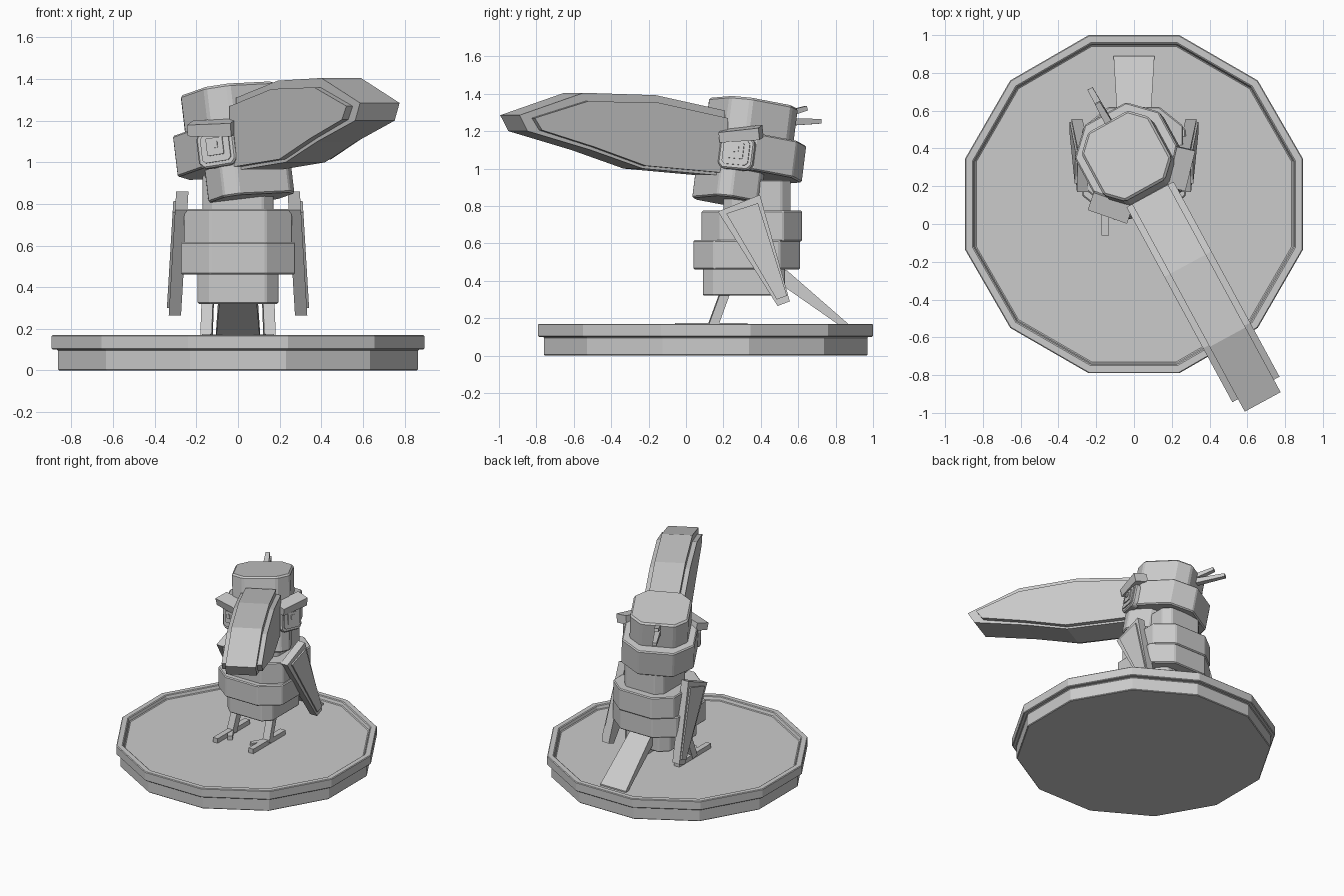
import bpy, bmesh
from math import radians, cos, sin, pi
from mathutils import Matrix, Vector

if "Cube" in bpy.data.objects:
    bpy.data.objects.remove(bpy.data.objects["Cube"], do_unlink=True)

grey = bpy.data.materials.new("stone grey")
grey.use_nodes = True
GREY = (0.6, 0.6, 0.6, 1)
grey.diffuse_color = GREY
grey.node_tree.nodes["Principled BSDF"].inputs["Base Color"].default_value = GREY


def finish(name, bm, matrix=None, bevel=0.0):
    bmesh.ops.recalc_face_normals(bm, faces=bm.faces)
    mesh = bpy.data.meshes.new(name)
    bm.to_mesh(mesh)
    bm.free()
    mesh.materials.append(grey)
    obj = bpy.data.objects.new(name, mesh)
    bpy.context.collection.objects.link(obj)
    if matrix:
        obj.matrix_world = matrix
    if bevel:
        mod = obj.modifiers.new("edge", "BEVEL")
        mod.width = bevel
        mod.segments = 1
    return obj


def prism(name, pts, a, b, axis="z", matrix=None, bevel=0.0, shift=None):
    """Extrude a 2D outline between a and b; shift(v) may lean the result."""
    bm = bmesh.new()
    rings = []
    for w in (a, b):
        ring = []
        for u, v in pts:
            co = Vector((u, v, w)) if axis == "z" else Vector((w, u, v))
            if shift:
                co = shift(co)
            ring.append(bm.verts.new(co))
        rings.append(ring)
    n = len(pts)
    bm.faces.new(rings[0])
    bm.faces.new(rings[1])
    for i in range(n):
        j = (i + 1) % n
        bm.faces.new((rings[0][i], rings[0][j], rings[1][j], rings[1][i]))
    return finish(name, bm, matrix, bevel)


def octagon(x, y, hx, hy, c, d=None):
    d = c if d is None else d
    q = [(hx, hy - d), (hx - c, hy)]
    q += [(-u, v) for u, v in reversed(q)]
    q += [(-u, -v) for u, v in q]
    return [(x + u, y + v) for u, v in q]


def rod(name, start, end, w0, w1, h0, h1, matrix=None):
    """Square bar tapering from start to end."""
    p, q = Vector(start), Vector(end)
    bm = bmesh.new()
    rot = (q - p).to_track_quat("Z", "X").to_matrix()
    rings = []
    for c, w, h in ((p, w0, h0), (q, w1, h1)):
        rings.append([bm.verts.new(c + rot @ Vector((sx * h / 2, sy * w / 2, 0)))
                      for sx, sy in ((1, 1), (-1, 1), (-1, -1), (1, -1))])
    bm.faces.new(rings[0])
    bm.faces.new(rings[1])
    for i in range(4):
        j = (i + 1) % 4
        bm.faces.new((rings[0][i], rings[0][j], rings[1][j], rings[1][i]))
    return finish(name, bm, matrix)


# Twelve-sided plinth with a raised rim
bm = bmesh.new()
rings = []
for r, z in ((.865, 0), (.865, .1), (.895, .1), (.895, .17), (.85, .17), (.84, .14)):
    R = r / cos(pi / 12)
    rings.append([bm.verts.new((R * cos(pi / 12 + k * pi / 6),
                                .105 + R * sin(pi / 12 + k * pi / 6), z)) for k in range(12)])
for lo, hi in zip(rings, rings[1:]):
    for k in range(12):
        j = (k + 1) % 12
        bm.faces.new((lo[k], lo[j], hi[j], hi[k]))
bm.faces.new(rings[0])
bm.faces.new(rings[-1])
finish("plinth", bm, bevel=.005)

# Stacked body
prism("lower_body", octagon(0, .31, .195, .22, .06), .32, .47, bevel=.007)
prism("belly_band", octagon(0, .325, .275, .285, .14, .11), .46, .617, bevel=.007)
prism("upper_body", octagon(0, .352, .26, .268, .125, .1), .61, .775, bevel=.007)
prism("neck", octagon(0, .38, .17, .18, .05), .76, .94, bevel=.007)

# Tail slab sloping to the plinth floor
prism("tail", [(.45, .475), (.54, .455), (.89, .15), (.89, .138), (.855, .138), (.45, .42)],
      -1, 1, "x", shift=lambda c: Vector((c.x * (.085 + .06 * (c.y - .5)), c.y, c.z)))

# Wings, legs and feet on both sides
wing = [(.17, .77), (.395, .86), (.555, .29), (.49, .265)]
panel = [(.215, .76), (.385, .815), (.54, .32), (.485, .30)]
for side, s in (("left", 1), ("right", -1)):
    def lean(c, s=s):
        return Vector((s * (c.x + (.86 - c.z) * .06), c.y, c.z))
    prism(side + "_wing", wing, .238, .297, "x", shift=lean)
    prism(side + "_wing_panel", panel, .29, .308, "x", shift=lean)
    rod(side + "_leg", (s * .145, .21, .34), (s * .152, .14, .15), .055, .055, .05, .05)
    rod(side + "_long_toe", (s * .152, .33, .158), (s * .152, -.06, .158), .045, .04, .035, .035)
    rod(side + "_side_toe", (s * .152, .13, .157), (s * .09, .03, .157), .04, .035, .03, .03)

# Head, turned to its left and tipped up
turn = Matrix.Translation((-.02, .35, 0)) @ Matrix.Rotation(radians(28.5), 4, "Z")
head = (turn @ Matrix.Translation((0, 0, 1.05)) @ Matrix.Rotation(radians(-9.5), 4, "X")
        @ Matrix.Rotation(radians(-2.5), 4, "Y"))
prism("jaw", octagon(0, -.12, .195, .135, .055), -.245, -.07, matrix=head, bevel=.008)
prism("face_block", octagon(0, 0, .255, .255, .13), -.09, .11, matrix=head, bevel=.008)
prism("crown", octagon(0, -.03, .205, .21, .085), .09, .30, matrix=head, bevel=.012)

# Crest spikes
rod("lower_crest_spike", (0, .1, .215), (0, .385, .27), .045, .03, .045, .025, head)
rod("upper_crest_spike", (0, .1, .24), (0, .29, .325), .045, .03, .04, .025, head)

# Eyes and brows on the front corners of the face
for side, s in (("left", 1), ("right", -1)):
    face = (head @ Matrix.Translation((s * .19, -.19, -.01))
            @ Matrix.Rotation(s * radians(47), 4, "Z") @ Matrix.Rotation(radians(90), 4, "X"))
    prism(side + "_eye_frame", octagon(0, 0, .095, .088, .025), -.02, .035,
          matrix=face, bevel=.008)
    prism(side + "_eye", octagon(0, .002, .072, .066, .015), .03, .043, matrix=face)
    prism(side + "_iris", octagon(0, .01, .042, .042, .004), .04, .05, matrix=face)
    prism(side + "_pupil", octagon(0, .018, .016, .016, .003), .048, .056, matrix=face)
    brow = face @ Matrix.Translation((s * .01, .105, .03)) @ Matrix.Rotation(s * radians(9), 4, "Z")
    prism(side + "_brow", [(-.11, -.035), (.11, -.035), (.11, .03), (-.11, .02)],
          -.06, .04, matrix=brow @ Matrix.Rotation(radians(18), 4, "X"))

# Beak: a tall core with a slightly smaller, wider body around it
core = [(-.22, 1.31), (-.64, 1.392), (-1.08, 1.405), (-1.47, 1.285), (-1.42, 1.2),
        (-1.04, 1.1), (-.72, 1.0), (-.22, .96)]
sides = [(-.22, 1.27), (-.64, 1.352), (-1.07, 1.36), (-1.395, 1.27), (-1.35, 1.205),
         (-1.03, 1.115), (-.72, 1.015), (-.22, .975)]
prism("beak_core", core, -.108, .108, "x", matrix=turn)
prism("beak_sides", sides, -.142, .142, "x", matrix=turn)
